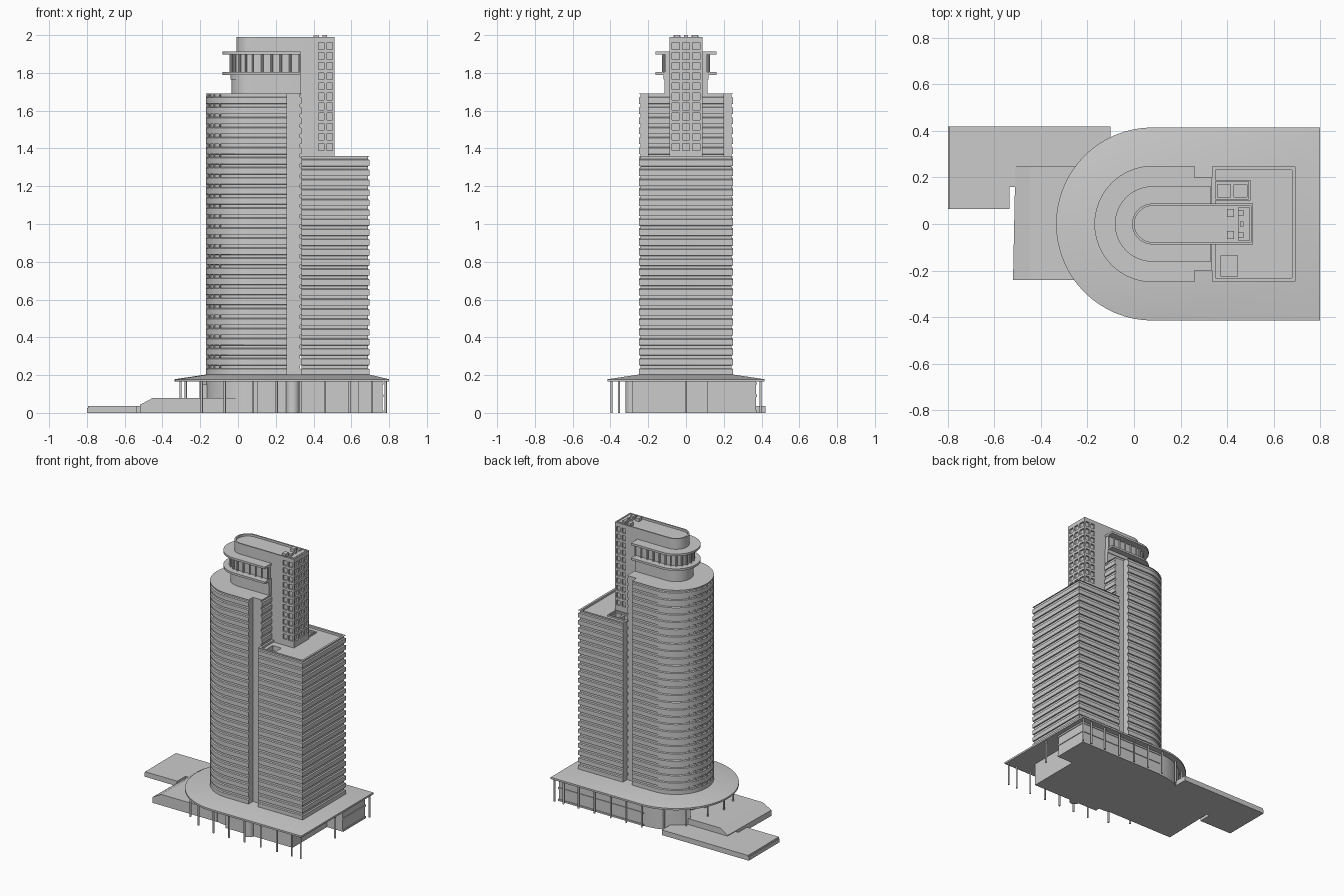
import bpy, bmesh
from math import sin, cos, pi, radians

if "Cube" in bpy.data.objects:
    bpy.data.objects.remove(bpy.data.objects["Cube"])

CX = 0.08   # centre of every rounded nose


def finish(name, bm):
    bmesh.ops.recalc_face_normals(bm, faces=bm.faces[:])
    me = bpy.data.meshes.new(name)
    bm.to_mesh(me)
    bm.free()
    ob = bpy.data.objects.new(name, me)
    bpy.context.collection.objects.link(ob)
    return ob


def loft(name, rings):
    """Skin a list of (outline, z) rings and cap both ends."""
    bm = bmesh.new()
    vs = [[bm.verts.new((x, y, z)) for x, y in pts] for pts, z in rings]
    n = len(vs[0])
    for a, b in zip(vs, vs[1:]):
        for i in range(n):
            j = (i + 1) % n
            bm.faces.new((a[i], a[j], b[j], b[i]))
    bm.faces.new(vs[0])
    bm.faces.new(vs[-1])
    return finish(name, bm)


def prism(name, pts, z0, z1):
    return loft(name, [(pts, z0), (pts, z1)])


def dee(r, x1, n=32):
    arc = [(CX + r * cos(a), r * sin(a)) for a in (pi / 2 + pi * i / n for i in range(n + 1))]
    return arc + [(x1, -r), (x1, r)]


def rect(x0, x1, y0, y1):
    return [(x0, y0), (x1, y0), (x1, y1), (x0, y1)]


def boxes(name, items):
    """One object made of boxes (x0, x1, y0, y1, z0, z1)."""
    bm = bmesh.new()
    for x0, x1, y0, y1, z0, z1 in items:
        vs = bmesh.ops.create_cube(bm, size=1)["verts"]
        for v in vs:
            v.co = (x1 if v.co.x > 0 else x0, y1 if v.co.y > 0 else y0, z1 if v.co.z > 0 else z0)
    return finish(name, bm)


def posts(name, spots, r, z0, z1, seg=12):
    bm = bmesh.new()
    for x, y in spots:
        vs = bmesh.ops.create_cone(bm, cap_ends=True, segments=seg, radius1=r, radius2=r, depth=z1 - z0)["verts"]
        bmesh.ops.translate(bm, verts=vs, vec=(x, y, (z0 + z1) / 2))
    return finish(name, bm)


def cut(ob, cutter):
    m = ob.modifiers.new("cut", 'BOOLEAN')
    m.operation = 'DIFFERENCE'
    m.solver = 'EXACT'
    m.object = cutter
    cutter.hide_render = True
    cutter.display_type = 'WIRE'


FLOOR = 1.49 / 28


def floors(outline, z0, z1, depth=0.008):
    """Rings for storeys: solid spandrel band, then a recessed window strip."""
    n = round((z1 - z0) / FLOOR)
    h = (z1 - z0) / n
    rings = []
    for i in range(n):
        z = z0 + i * h
        rings += [(outline(0), z), (outline(0), z + .6 * h),
                  (outline(depth), z + .68 * h), (outline(depth), z + .97 * h)]
    return rings + [(outline(0), z1 - .03 * h), (outline(0), z1)]


# Low terraces on the left
terrace = [(-.8, .065), (-.535, .065), (-.535, .16), (-.1, .16), (-.1, .42), (-.8, .42)]
prism("lower_terrace", terrace, 0, .026)
prism("lower_terrace_edge", [(x + (.006 if x < -.7 else 0), y) for x, y in terrace], .026, .037)
bm = bmesh.new()
side = [(-.51, 0), (-.51, .042), (-.45, .08), (0, .08), (0, 0)]
a = [bm.verts.new((x - (.01 if x < -.5 else 0), -.24, z)) for x, z in side]
b = [bm.verts.new((x, .25, z)) for x, z in side]
bm.faces.new(a)
bm.faces.new(b)
for i in range(5):
    j = (i + 1) % 5
    bm.faces.new((a[i], a[j], b[j], b[i]))
finish("upper_terrace", bm)

# Ground floor under the canopy
prism("lobby", dee(.25, .64), 0, .19)
prism("lobby_front", rect(.1, .64, -.285, 0), 0, .168)
arc = [(CX + .37 * cos(t), .37 * sin(t)) for t in (radians(90 + 5 * i) for i in range(11))]
prism("rear_hall", [(.765, .37)] + arc + [(0, 0), (.64, 0), (.64, .11), (.765, .11)], 0, .168)
boxes("rear_hall_rails", [(.08, .77, .365, .375, z, z + .012) for z in (.0, .085, .15)]
      + [(.76, .77, .11, .37, z, z + .012) for z in (.0, .085, .15)])
posts("round_bay", [(.29, -.285)], .035, 0, .168, 32)
boxes("entrance", [(-.19, -.1, -.05, .05, .08, .15)])

# Canopy and its columns
loft("canopy", [(dee(.415, .8), .165), (dee(.415, .8), .178), (dee(.25, .695), .203)])
spots = [(CX - .385 * cos(radians(t)), .385 * sin(radians(t))) for t in (-67, -45, -22, 0, 22, 45, 67)]
spots += [(x, s * .395) for s in (-1, 1) for x in (.08, .205, .33, .46, .59, .71, .782)] + [(.782, 0)]
posts("canopy_columns", spots, .006, 0, .17)

# Tall rounded tower, with fins splitting the nose windows
loft("round_tower", floors(lambda d: dee(.25 - d, .26), .2, 1.69))
bm = bmesh.new()
for k in range(-4, 5):
    t = pi + radians(11 * k)
    vs = bmesh.ops.create_cube(bm, size=1)["verts"]
    for v in vs:
        r, w = .24 + .018 * v.co.x, .008 * v.co.y
        v.co = (CX + r * cos(t) - w * sin(t), r * sin(t) + w * cos(t), .945 + 1.48 * v.co.z)
finish("nose_fins", bm)
loft("tower_neck", floors(lambda d: rect(.2, .335 - d, -.2, .2), .2, 1.69))

# Square rear block with sunken roof and roof pits
block = loft("rear_block", floors(lambda d: rect(.335, .695 - d, -.248 + d, .248 - d), .2, 1.36))
cut(block, boxes("roof_cutter", [(.35, .68, -.233, .233, 1.345, 1.4)]))
cut(block, boxes("pit_cutter", [(.36, .415, .115, .17, 1.31, 1.38), (.43, .485, .115, .17, 1.31, 1.38),
                                (.375, .445, -.225, -.135, 1.31, 1.38)]))
boxes("roof_pit_curb", [(.35, .5, .1, .108, 1.34, 1.356), (.35, .5, .182, .19, 1.34, 1.356),
                        (.492, .5, .1, .19, 1.34, 1.356)])

# Central spine with window grid at its free end
spine = prism("spine", dee(.088, .512), .3, 1.99)
rows = [1.39 + .0535 * i for i in range(11)]
wins = [(.5, .53, y - .019, y + .019, z, z + .036) for z in rows for y in (-.054, 0, .054)]
wins += [(x, x + .03, y - .012, y + .012, z, z + .036) for z in rows for y in (-.088, .088) for x in (.425, .47)]
cut(spine, boxes("window_cutter", wins))
cut(spine, prism("spine_roof_cutter", dee(.078, .502), 1.975, 2.03))
boxes("roof_units", [(.4, .43, .03, .065, 1.97, 1.998), (.4, .43, -.065, -.03, 1.97, 1.998),
                     (.447, .498, -.07, .07, 1.97, 1.99), (.455, .47, -.01, .01, 1.98, 2.0),
                     (.447, .47, .035, .06, 1.98, 2.0), (.447, .47, -.06, -.035, 1.98, 2.0)])

# Rounded crown: drum, two overhanging slabs, glazed gallery between
prism("crown_drum", dee(.115, .33), 1.68, 1.77)
prism("crown_drum_lip", dee(.12, .33), 1.765, 1.795)
prism("crown_lower_slab", dee(.162, .33), 1.79, 1.805)
prism("crown_glazing", dee(.112, .325), 1.8, 1.905)
prism("crown_upper_slab", dee(.162, .33), 1.898, 1.913)
spots = [(CX - .12 * cos(radians(t)), .12 * sin(radians(t))) for t in range(-90, 91, 18)]
spots += [(CX + .049 * i, s * .12) for s in (-1, 1) for i in range(1, 6)]
posts("crown_mullions", spots, .006, 1.8, 1.9, 8)

# Smooth curved walls, keep edges crisp
bpy.ops.object.select_all(action='DESELECT')
for ob in bpy.context.collection.objects:
    if not ob.hide_render:
        ob.select_set(True)
        bpy.context.view_layer.objects.active = ob
bpy.ops.object.shade_smooth_by_angle(angle=radians(25))
